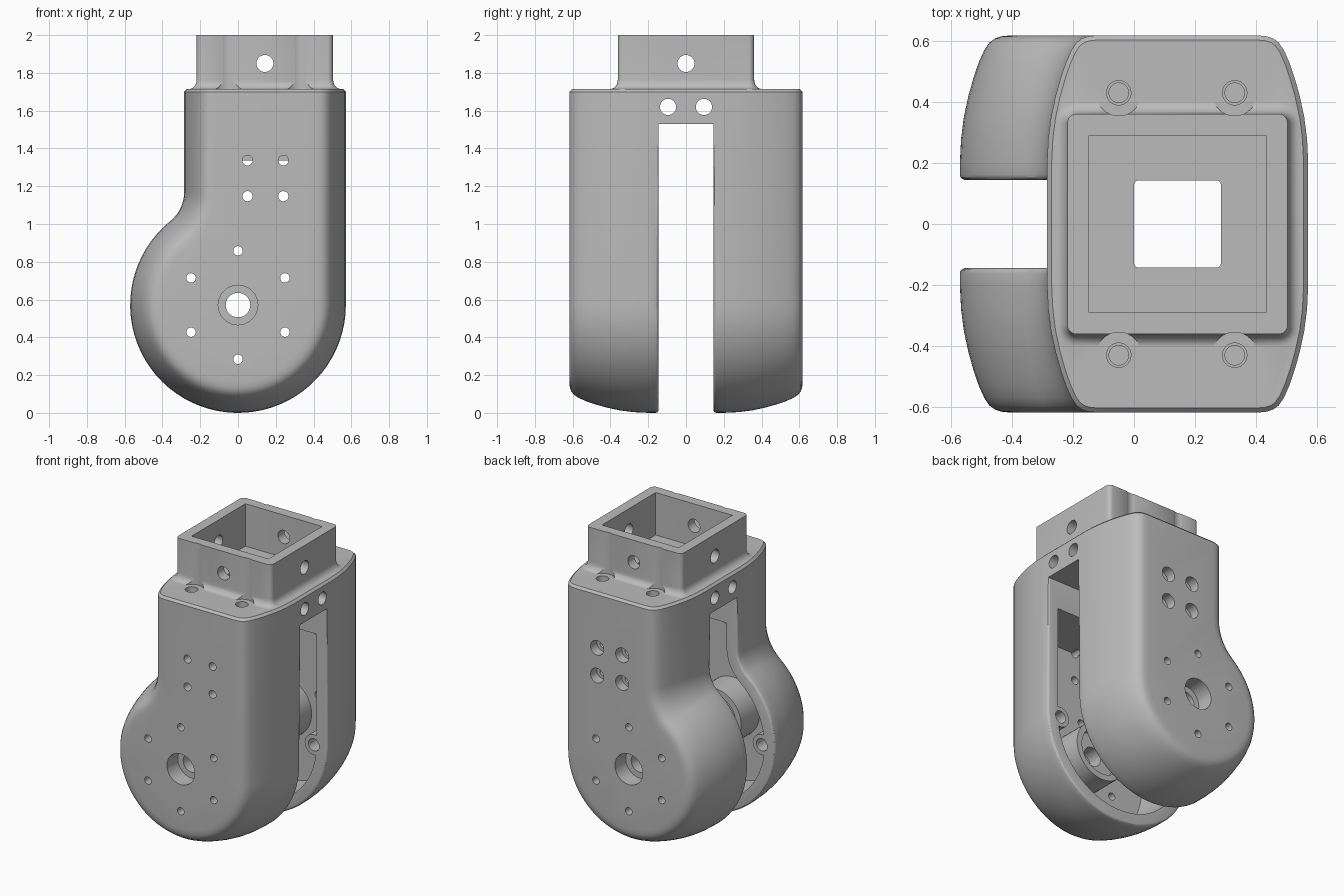
import bpy, bmesh
from math import sin, cos, pi, atan2, sqrt

cube = bpy.data.objects.get("Cube")
if cube:
    bpy.data.objects.remove(cube, do_unlink=True)

grey = bpy.data.materials.new("light grey")
grey.use_nodes = True
grey.diffuse_color = (0.5, 0.5, 0.5, 1)
grey.node_tree.nodes["Principled BSDF"].inputs["Base Color"].default_value = (0.5, 0.5, 0.5, 1)

R = 0.571         # knuckle radius and height of its axis
FILLET = 0.2      # concave fillet between knuckle and neck
NECK, PLATE, CEILING = -0.285, 1.715, 1.53
SLOT, FLOOR, FACE = 0.145, 0.51, 0.618
MID = 0.1425      # neck and socket centre in x


def loft(name, rings):
    """Closed solid skinned through equal-length rings of points."""
    bm = bmesh.new()
    loops = [[bm.verts.new(p) for p in ring] for ring in rings]
    n = len(loops[0])
    for a, b in zip(loops, loops[1:]):
        for i in range(n):
            j = (i + 1) % n
            bm.faces.new((a[i], a[j], b[j], b[i]))
    bm.faces.new(loops[0])
    bm.faces.new(loops[-1])
    bmesh.ops.recalc_face_normals(bm, faces=bm.faces)
    mesh = bpy.data.meshes.new(name)
    bm.to_mesh(mesh)
    bm.free()
    mesh.materials.append(grey)
    ob = bpy.data.objects.new(name, mesh)
    bpy.context.collection.objects.link(ob)
    return ob


def cylinder(axis, a, b, lo, hi, r, n=32):
    """Cylinder along an axis; a, b are the other two coordinates in xyz order."""
    k = "xyz".index(axis)

    def point(t, i):
        p = [a + r * cos(2 * pi * i / n), b + r * sin(2 * pi * i / n)]
        p.insert(k, t)
        return p
    return loft("cylinder", [[point(t, i) for i in range(n)] for t in (lo, hi)])


def rounded(cx, hx, hy, r, z, n=6):
    pts = []
    for q, (sx, sy) in enumerate(((1, 1), (-1, 1), (-1, -1), (1, -1))):
        for i in range(n + 1):
            a = pi / 2 * (q + i / n)
            pts.append((cx + sx * (hx - r) + r * cos(a), sy * (hy - r) + r * sin(a), z))
    return pts


def block(cx, hx, hy, lo, hi, r=0.001):
    return loft("block", [rounded(cx, hx, hy, r, z) for z in (lo, hi)])


def combine(target, tool, operation="DIFFERENCE"):
    tool.hide_render = True
    mod = target.modifiers.new("boolean", "BOOLEAN")
    mod.operation, mod.solver, mod.object = operation, "EXACT", tool
    bpy.context.view_layer.objects.active = target
    bpy.ops.object.modifier_apply(modifier=mod.name)
    bpy.data.objects.remove(tool, do_unlink=True)


def silhouette(y, d, top):
    """Side outline of the bracket, pulled inwards by d."""
    fx = NECK - FILLET
    fz = R + sqrt((R + FILLET) ** 2 - fx ** 2)
    end = atan2(fz - R, fx)
    pts = [(R - d, y, top)]
    for i in range(49):
        a = -(2 * pi - end) * i / 48
        pts.append(((R - d) * cos(a), y, R + (R - d) * sin(a)))
    for i in range(1, 13):
        a = (end - pi) * (1 - i / 12)
        pts.append((fx + (FILLET + d) * cos(a), y, fz + (FILLET + d) * sin(a)))
    pts.append((NECK + d, y, top))
    return pts


# Main body: crowned towards the front and back faces
crown = [(0.2, 0), (0.28, 0.004), (0.35, 0.013), (0.42, 0.028), (0.48, 0.045), (0.53, 0.062),
         (0.57, 0.08), (0.595, 0.097), (0.608, 0.115), (0.615, 0.135), (FACE, 0.165)]
sections = [(-y, d) for y, d in reversed(crown)] + crown
body = loft("joint_bracket", [silhouette(y, d, PLATE) for y, d in sections])

# Chamfer round the top plate
bm = bmesh.new()
bm.from_mesh(body.data)
top = [f for f in bm.faces if f.normal.z > 0.9 and f.calc_center_median().z > PLATE - 0.001]
merged = bmesh.ops.dissolve_faces(bm, faces=top)["region"]
bmesh.ops.bevel(bm, geom=list(merged[0].edges), offset=0.015, segments=1, affect="EDGES")
bm.to_mesh(body.data)
bm.free()

# Slot between the two arms, with rounded lips
combine(body, block(0, 1, SLOT, -0.1, CEILING))
bm = bmesh.new()
bm.from_mesh(body.data)
lips = []
for e in bm.edges:
    on_wall = all(abs(abs(v.co.y) - SLOT) < 1e-4 for v in e.verts)
    if on_wall and min(v.co.z for v in e.verts) < CEILING - 0.01 and e.calc_face_angle(0) > 1:
        lips.append(e)
bmesh.ops.bevel(bm, geom=lips, offset=0.016, segments=3, profile=0.5, affect="EDGES")
bm.to_mesh(body.data)
bm.free()

# Pockets, hubs and screw bosses inside each arm
for s in (-1, 1):
    combine(body, loft("pocket", [silhouette(s * y, 0.08, 1.335) for y in (0.1, FLOOR)]))
    combine(body, cylinder("y", 0, R, s * 0.31, s * 0.53, 0.2, 48), "UNION")
    combine(body, cylinder("y", 0, R, s * 0.2, s * 0.4, 0.16, 48))
    for x in (-0.47, 0.47):
        combine(body, cylinder("y", x, R, s * (SLOT + 0.004), s * 0.4, 0.07), "UNION")
        combine(body, cylinder("y", x, R, s * 0.1, s * 0.35, 0.042))

# Square socket with a flared foot
foot = [(0.04, 1.68)]
foot += [(0.04 * (1 - sin(a)), PLATE + 0.05 * (1 - cos(a))) for a in (i * pi / 12 for i in range(7))]
foot.append((0, 2.0))
socket = loft("socket", [rounded(MID, 0.361 + d, 0.361 + d, 0.03 + d, z) for d, z in foot])
combine(body, socket, "UNION")

# Plate screws with driver clearance up the socket wall
for x in (-0.05, 0.33):
    for y in (-0.43, 0.43):
        combine(body, cylinder("z", x, y, PLATE, 2.1, 0.075))
        combine(body, cylinder("z", x, y, 1.66, 1.8, 0.04))
        combine(body, cylinder("z", x, y, 1.45, 1.8, 0.032))

# Socket interior and cable opening
combine(body, block(MID, 0.29, 0.29, PLATE - 0.005, 2.1))
combine(body, block(MID, 0.1425, 0.1425, 1.4, 1.8, 0.015))

# Socket pin holes and side holes through the plate
combine(body, cylinder("y", MID, 1.85, -1, 1, 0.045))
combine(body, cylinder("x", 0, 1.85, -1, 1, 0.045))
for y in (-0.095, 0.095):
    combine(body, cylinder("x", y, 1.62, -1, 1, 0.043))

# Pivot bore, bolt circle and four-hole pattern through both arms
combine(body, cylinder("y", 0, R, -1, 1, 0.065))
for s in (-1, 1):
    combine(body, cylinder("y", 0, R, s * 0.5, s * 1, 0.105))
for i in range(6):
    a = pi / 2 + i * pi / 3
    combine(body, cylinder("y", 0.287 * cos(a), R + 0.287 * sin(a), -1, 1, 0.025, 24))
for x in (0.05, 0.24):
    for z in (1.147, 1.337):
        for s in (-1, 1):
            combine(body, cylinder("y", x, z, s * 0.46, s * 1, 0.027, 24))
        combine(body, cylinder("y", x, z, 0.55, 1, 0.05, 24))

# Shading
body.select_set(True)
bpy.context.view_layer.objects.active = body
bpy.ops.object.shade_smooth_by_angle(angle=pi / 6)
